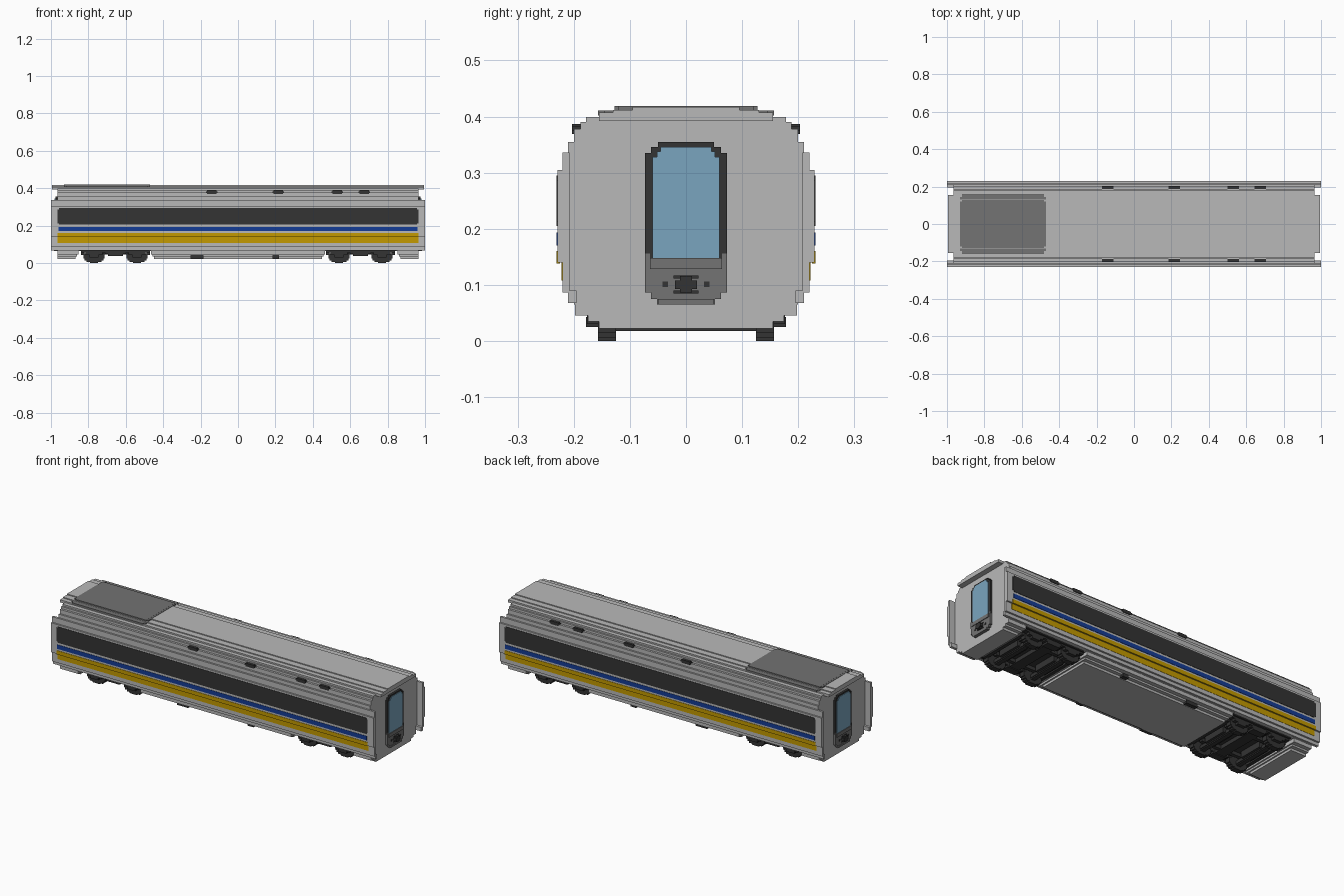
import bpy, bmesh

cube = bpy.data.objects.get("Cube")
if cube:
    bpy.data.objects.remove(cube, do_unlink=True)


def material(name, hex_colour):
    def linear(c):
        return c / 12.92 if c <= 0.04045 else ((c + 0.055) / 1.055) ** 2.4
    rgb = [linear(int(hex_colour[i:i + 2], 16) / 255) for i in (0, 2, 4)]
    m = bpy.data.materials.new(name)
    m.use_nodes = True
    m.diffuse_color = (*rgb, 1)
    bsdf = m.node_tree.nodes["Principled BSDF"]
    bsdf.inputs["Base Color"].default_value = (*rgb, 1)
    bsdf.inputs["Roughness"].default_value = 0.8
    return m


LIGHT = material("light grey", "B9B9B9")
MID = material("mid grey", "737373")
DARK = material("charcoal", "343434")
BLUE = material("stripe blue", "143C96")
OCHRE = material("stripe ochre", "C49A00")
GLASS = material("pale blue glass", "7AA5BF")


def stepped(steps, z0, c=0.0):
    """Symmetric staircase outline from (half width, top height) pairs."""
    right, z = [], z0
    for w, top in steps:
        right += [(w, z), (w, top)]
        z = top
    return [(c + w, h) for w, h in right] + [(c - w, h) for w, h in reversed(right)]


def rect(u0, u1, v0, v1):
    return [(u0, v0), (u1, v0), (u1, v1), (u0, v1)]


def make(name, mat, prisms):
    """One object from prisms, each (outline, axis, start, end)."""
    bm = bmesh.new()
    for pts, axis, a, b in prisms:
        def place(p, d):
            return (d, p[0], p[1]) if axis == "x" else (p[0], d, p[1])
        lo = [bm.verts.new(place(p, a)) for p in pts]
        hi = [bm.verts.new(place(p, b)) for p in pts]
        bm.faces.new(lo)
        bm.faces.new(hi)
        n = len(pts)
        for i in range(n):
            j = (i + 1) % n
            bm.faces.new((lo[i], lo[j], hi[j], hi[i]))
    bmesh.ops.recalc_face_normals(bm, faces=bm.faces)
    mesh = bpy.data.meshes.new(name)
    bm.to_mesh(mesh)
    bm.free()
    mesh.materials.append(mat)
    obj = bpy.data.objects.new(name, mesh)
    bpy.context.collection.objects.link(obj)
    return obj


def box(x0, x1, y0, y1, z0, z1):
    return (rect(x0, x1, z0, z1), "y", y0, y1)


SIDES = (("right", -1), ("left", 1))
END = 0.965

# Main shell and stepped roof
make("body_shell", LIGHT, [(stepped([(.20, .085), (.21, .355), (.20, .378),
                                     (.188, .390), (.178, .399)], .07), "x", -END, END)])
make("roof", LIGHT, [(stepped([(.155, .407), (.13, .412), (.095, .417)], .392),
                      "x", -.995, .995)])
make("roof_panel", MID, [(stepped([(.157, .411), (.127, .419)], .402), "x", -.92, -.48),
                         (stepped([(.145, .4105), (.12, .4185)], .402), "x", -.93, -.47)])

# Underbody skirts between the bogie bays, stepped inward toward the bottom
SKIRT = [(.155, .035), (.175, .045), (.198, .065), (.20, .0705)]


def skirt(x0, x1, grow0, grow1):
    out, z = [], .022
    for i, (w, top) in enumerate(SKIRT):
        out.append((rect(-w, w, z, top), "x", x0 - grow0 * i, x1 + grow1 * i))
        z = top
    return out


make("centre_skirt", LIGHT, skirt(-.45, .45, .008, .008))
make("rear_skirt", LIGHT, skirt(-END, -.87, 0, .008))
make("front_skirt", LIGHT, skirt(.87, END, .008, 0))

for side, s in SIDES:
    # Side skins that run past the end walls
    make(side + "_side_skin", LIGHT, [
        box(-1, 1, s * .195, s * .21, .068, .09),
        box(-1, 1, s * .208, s * .22, .086, .336),
        box(-1, 1, s * .218, s * .229, .14, .305)])

    # Window band with clipped corners
    make(side + "_window_band", DARK, [
        (stepped([(END - .008, .212), (END, .287), (END - .008, .295)], .205),
         "y", s * .227, s * .231)])

    # Painted stripes, the lower one following the step in the side
    make(side + "_blue_stripe", BLUE, [box(-.96, .96, s * .227, s * .231, .17, .193)])
    make(side + "_ochre_stripe", OCHRE, [
        box(-END, END, s * .225, s * .231, .1385, .16),
        box(-END, END, s * .217, s * .2215, .108, .1395)])

    # Roof edge vents
    make(side + "_roof_vents", DARK, [
        (stepped([(.025, .374), (.031, .383), (.025, .387)], .369, x), "y",
         s * .175, s * .203) for x in (-.14, .215, .53, .675)])

    # Small equipment hatches on the centre skirt
    make(side + "_skirt_hatches", DARK, [
        box(-.255, -.185, s * .15, s * .178, .025, .043),
        box(.185, .22, s * .15, s * .178, .025, .043)])

# Gangway doors on both ends
for end, s in (("front", 1), ("rear", -1)):
    def slab(pts, depth):
        return (pts, "x", s * (END - .005), s * (END + depth))

    make(end + "_end_door_frame", DARK, [
        slab(stepped([(.073, .335), (.062, .346), (.05, .355)], .145), .012)])
    make(end + "_end_door_glass", GLASS, [
        slab(stepped([(.06, .328), (.052, .338), (.045, .346)], .147), .015)])
    make(end + "_coupler_panel", MID, [
        slab(stepped([(.052, .075), (.062, .086), (.073, .148)], .065), .014),
        slab(rect(-.073, -.064, .12, .156), .0145),
        slab(rect(.064, .073, .12, .156), .0145),
        slab(rect(-.064, .064, .128, .148), .018),
        slab(rect(-.05, .05, .065, .075), .018)])
    make(end + "_coupler", DARK, [
        slab(rect(-.02, .02, .093, .108), .03),
        slab(rect(-.011, .011, .086, .116), .03),
        slab(rect(-.022, .022, .111, .117), .017),
        slab(rect(-.022, .022, .085, .090), .017)])
    make(end + "_coupler_sockets", DARK, [
        slab(rect(c - .005, c + .005, .096, .106), .016) for c in (-.037, .037)])

# Bogies
WHEEL = [(.022, .006), (.04, .014), (.05, .024), (.056, .05), (.045, .062), (.03, .072)]
for end, c in (("front", .655), ("rear", -.655)):
    axles = (c - .115, c + .115)
    make(end + "_bogie_bay", DARK, [box(c - .19, c + .19, -.185, .185, .064, .0702)])
    wheels, frame = [], []
    for x in axles:
        # Axle and motor housing
        frame.append((stepped([(.012, .024), (.016, .04), (.012, .046)], .018, x),
                      "y", -.13, .13))
        frame.append(box(x - .03, x + .03, -.07, .07, .03, .066))
        for _, s in SIDES:
            wheels.append((stepped(WHEEL, 0, x), "y", s * .125, s * .157))
            # Axle boxes
            frame.append((stepped([(.025, .042), (.045, .055), (.07, .072)], .03, x),
                          "y", s * .155, s * .176))
    for _, s in SIDES:
        # Side frame, dropped centre and spring seat
        frame.append(box(c - .185, c + .185, s * .135, s * .172, .056, .068))
        frame.append((stepped([(.04, .048), (.055, .066)], .038, c), "y",
                      s * .13, s * .172))
        frame.append(box(c - .15, c + .15, s * .085, s * .105, .045, .066))
    # Cross beams
    for x, w in ((c, .03), (c - .175, .01), (c + .175, .01)):
        frame.append(box(x - w, x + w, -.15, .15, .042, .066))
    make(end + "_bogie_wheels", DARK, wheels)
    make(end + "_bogie_frame", DARK, frame)
